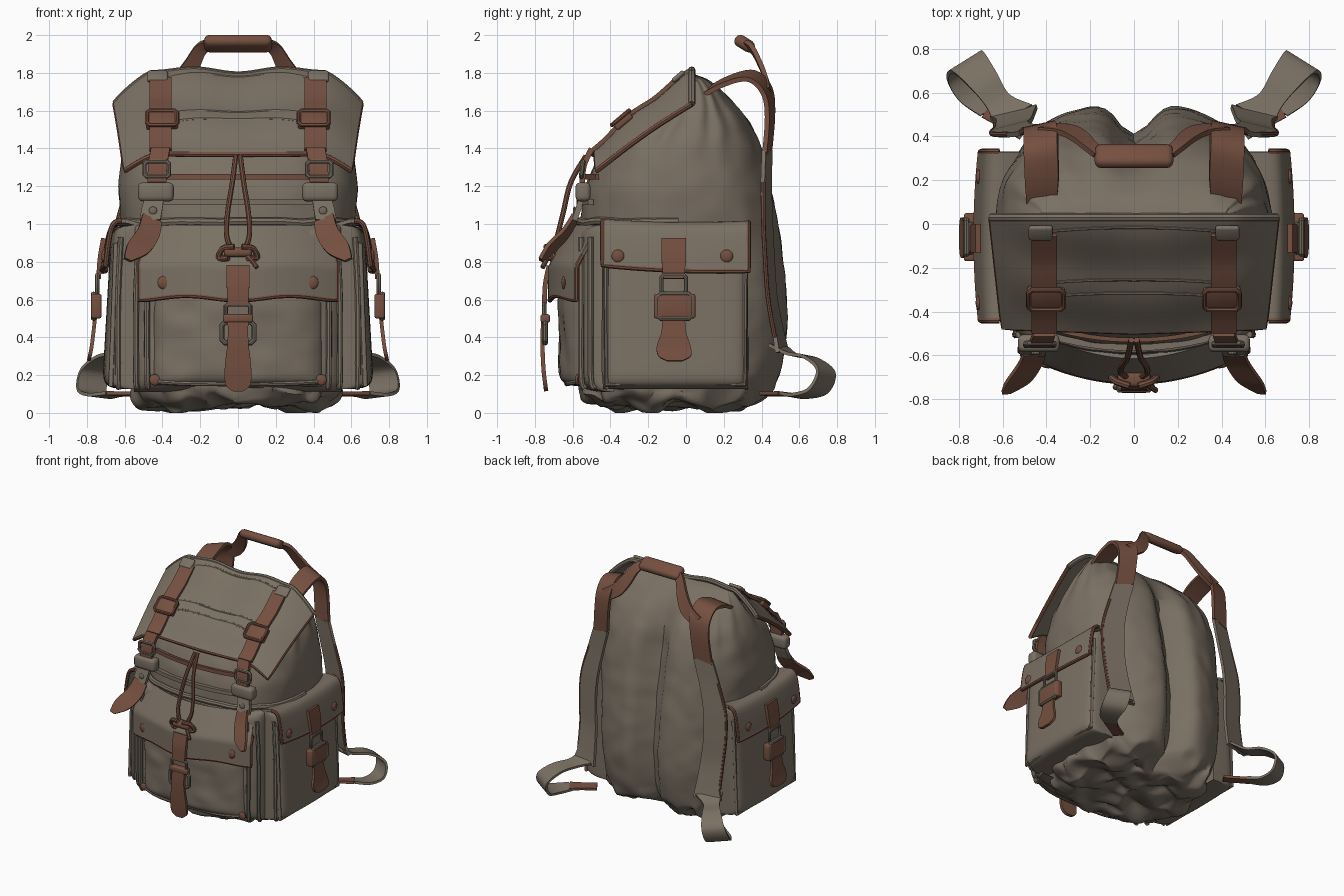
import bpy, bmesh, math
from mathutils import Vector, Matrix, noise

if "Cube" in bpy.data.objects:
    bpy.data.objects.remove(bpy.data.objects["Cube"])


def material(name, rgb):
    m = bpy.data.materials.new(name)
    m.diffuse_color = (*rgb, 1)
    m.use_nodes = True
    m.node_tree.nodes["Principled BSDF"].inputs["Base Color"].default_value = m.diffuse_color
    return m


CANVAS = material("canvas", (0.195, 0.162, 0.125))
LEATHER = material("brown leather", (0.178, 0.079, 0.051))
METAL = material("dull metal", (0.165, 0.14, 0.11))
parts = []


def finish(name, mesh, mat, thick=0, bevel=0, mirror=False):
    o = bpy.data.objects.new(name, mesh)
    bpy.context.collection.objects.link(o)
    mesh.materials.clear()
    mesh.materials.append(mat)
    if thick:
        m = o.modifiers.new("thickness", 'SOLIDIFY')
        m.thickness, m.offset = thick, 0
    if bevel:
        m = o.modifiers.new("bevel", 'BEVEL')
        m.width, m.segments = bevel, 3
    if mirror:
        o.modifiers.new("mirror", 'MIRROR').use_mirror_merge = False
    parts.append(o)
    return o


def from_bm(name, bm, mat, **kw):
    bmesh.ops.recalc_face_normals(bm, faces=bm.faces)
    me = bpy.data.meshes.new(name)
    bm.to_mesh(me)
    bm.free()
    return finish(name, me, mat, **kw)


def spline(pts, t):
    """Catmull-Rom point at t in 0..1"""
    n = len(pts) - 1
    i = min(int(t * n), n - 1)
    f = t * n - i
    p = [pts[max(0, min(n, i + k))] for k in (-1, 0, 1, 2)]
    return [0.5 * (2*b + (c-a)*f + (2*a-5*b+4*c-d)*f*f + (3*b-a-3*c+d)*f**3) for a, b, c, d in zip(*p)]


def sheet(name, fn, nu, nv, mat, **kw):
    bm = bmesh.new()
    g = [[bm.verts.new(fn(i / nu, j / nv)) for i in range(nu + 1)] for j in range(nv + 1)]
    for j in range(nv):
        for i in range(nu):
            bm.faces.new((g[j][i], g[j][i+1], g[j+1][i+1], g[j+1][i]))
    bmesh.ops.remove_doubles(bm, verts=bm.verts, dist=0.0005)
    return from_bm(name, bm, mat, **kw)


def ribbon(name, pts, side, mat, thick=0.02, mirror=True, n=24):
    """Strap along (x, y, z, width) points, wide in the side direction"""
    side = Vector(side).normalized()

    def fn(u, v):
        x, y, z, w = spline(pts, v)
        return Vector((x, y, z)) + side * w * (u - 0.5)
    return sheet(name, fn, 4, n, mat, thick=thick, mirror=mirror)


def tube(name, pts, r, mat, cyclic=False, mirror=False):
    cu = bpy.data.curves.new(name, 'CURVE')
    cu.dimensions, cu.bevel_depth, cu.bevel_resolution, cu.use_fill_caps = '3D', r, 2, True
    s = cu.splines.new('POLY')
    s.points.add(len(pts) - 1)
    for p, c in zip(s.points, pts):
        p.co = (*c, 1)
    s.use_cyclic_u = cyclic
    o = bpy.data.objects.new("tmp", cu)
    bpy.context.collection.objects.link(o)
    me = bpy.data.meshes.new_from_object(o.evaluated_get(bpy.context.evaluated_depsgraph_get()))
    bpy.data.objects.remove(o)
    return finish(name, me, mat, mirror=mirror)


def cord(name, pts, r, mat, **kw):
    return tube(name, [spline(pts, i / 20) for i in range(21)], r, mat, **kw)


def box(name, c, size, mat, bevel=0.012, tilt=0, mirror=True):
    bm = bmesh.new()
    M = Matrix.Translation(c) @ Matrix.Rotation(tilt, 4, 'X') @ Matrix.Diagonal((*size, 1))
    bmesh.ops.create_cube(bm, size=1, matrix=M)
    return from_bm(name, bm, mat, bevel=bevel, mirror=mirror)


def stud(name, c, r, mat, along_x=False):
    bm = bmesh.new()
    s = (0.4, 1, 1) if along_x else (1, 0.4, 1)
    bmesh.ops.create_uvsphere(bm, u_segments=16, v_segments=10, radius=r,
                              matrix=Matrix.Translation(c) @ Matrix.Diagonal((*s, 1)))
    return from_bm(name, bm, mat, mirror=True)


def frame(name, c, a, b, r, mirror=True, mat=METAL):
    """Rectangular ring with half axes a and b"""
    c, a, b = Vector(c), Vector(a), Vector(b)
    k = [(-1, -.7), (-.8, -1), (.8, -1), (1, -.7), (1, .7), (.8, 1), (-.8, 1), (-1, .7)]
    return tube(name, [c + a * p + b * q for p, q in k], r, mat, True, mirror)


# Sack: rows of z, half width, front y, back y
ROWS = [(.06, .01, -.06, -.04), (.05, .24, -.25, .12), (.035, .42, -.45, .28), (.08, .53, -.55, .41),
        (.2, .56, -.56, .51), (.4, .58, -.56, .545), (.6, .59, -.56, .55), (.8, .6, -.56, .53),
        (1.0, .62, -.56, .5), (1.2, .63, -.53, .46), (1.4, .61, -.43, .41), (1.55, .57, -.26, .33),
        (1.68, .51, -.11, .22), (1.76, .45, -.03, .12), (1.79, .38, .01, .05), (1.79, .02, .02, .04)]


def sack(u, v):
    z, w, yf, yb = spline(ROWS, v)
    th = 2 * math.pi * (u % 1)
    c, s = math.cos(th), math.sin(th)
    k = 1 + 0.016 * math.sin(16 * th + 2 * math.sin(3 * th)) * max(0, min(1, (z - 1.25) / .3))
    x = w * k * math.copysign(abs(c) ** .77, c)
    y = (yf + yb) / 2 + (yb - yf) / 2 * k * math.copysign(abs(s) ** .77, s)
    if s > 0:  # spine groove between two back pads
        y -= .14 * s * math.exp(-(x / .1) ** 2) * max(0, min(1, (1.75 - z) / .4, v * 5))
    q = noise.noise_vector(Vector((x, y, z)) * 8) * (.055 if z < .12 else max(.008, .055 - (z - .12) * .5))
    return Vector((x + q.x, y + q.y, max(0, z + q.z * min(1, max(0, (1.8 - z) * 5)))))


sheet("sack", sack, 128, 110, CANVAS)
tube("waist_seam", [sack(.5 + i / 80, 8 / 15) + Vector((0, -.01, .01)) for i in range(41)], .022, CANVAS)


# Front panel and front pocket, both padded
def pillow(hw, z0, z1, y0, d, arc):
    def fn(u, v):
        s, q = math.sin(math.pi * (u - .5)), math.sin(math.pi * (v - .5))
        b = max(0, (1 - s ** 10) * (1 - q ** 10)) ** .3
        w = .012 * noise.noise(Vector((s * 3, q * 3, hw)))
        return Vector((hw * s, y0 - d * b - (arc * (1 - s * s) + w) * b, (z0 + z1) / 2 + (z1 - z0) / 2 * q))
    return fn


sheet("front_panel", pillow(.55, .11, 1.0, -.38, .16, .06), 40, 40, CANVAS)
sheet("front_pocket", pillow(.45, .14, .74, -.5, .09, .085), 40, 40, CANVAS)
for x, y in ((.475, -.555), (.535, -.505), (.63, -.43)):
    cord("front_piping", [(x, y + .02, .13), (x + .005, y, .2), (x + .005, y, .6), (x - .01, y, .93)], .016, CANVAS, mirror=True)
cord("pocket_piping", [(-.43, -.57, .165), (-.22, -.625, .155), (.22, -.625, .155), (.43, -.57, .165)], .013, CANVAS)


def front_flap(u, v):
    s = 2 * u - 1
    return Vector(((.47 + .05 * min(1, 2 * v)) * s, -.605 - .115 * min(1, 1.8 * v) + .14 * s * s,
                   .99 - .38 * v - .012 * math.cos(6 * s) * v))


def edge_trim(name, fn, v0, r, mirror=False):
    path = [(0, v0 + (1 - v0) * i / 10) for i in range(10)] + [(i / 24, 1) for i in range(25)]
    path += [(1, 1 - (1 - v0) * i / 10) for i in range(1, 11)]
    tube(name, [fn(*p) for p in path], r, LEATHER, mirror=mirror)


sheet("front_flap", front_flap, 28, 20, CANVAS, thick=.02)
edge_trim("front_flap_trim", front_flap, .4, .014)
stud("flap_stud", (.39, -.645, .69), .036, LEATHER)
stud("pocket_stud", (.44, -.575, .175), .03, LEATHER)
ribbon("front_strap", [(0, -.725, .78, .12), (0, -.745, .68, .12), (0, -.75, .57, .11)], (1, 0, 0), LEATHER, .025, False)
frame("front_ring", (0, -.75, .54), (.065, 0, 0), (0, 0, .035), .012, False)
box("front_keeper", (0, -.745, .5), (.16, .05, .045), LEATHER, mirror=False)
frame("front_buckle", (0, -.745, .425), (.085, 0, 0), (0, 0, .055), .014, False)
ribbon("front_tongue", [(0, -.755, .5, .11), (0, -.76, .38, .11), (0, -.755, .24, .14), (0, -.745, .15, .13),
                        (0, -.74, .115, .05)], (1, 0, 0), LEATHER, .022, False)


# Side pockets
def side_pocket(u, v):
    s, q = math.sin(math.pi * (u - .5)), math.sin(math.pi * (v - .5))
    b = max(0, (1 - s ** 16) * (1 - q ** 16)) ** .2
    return Vector((.48 + (.195 - .025 * q + .02 * (1 - s * s)) * b, -.055 + .385 * s, .56 + .435 * q))


def side_flap(u, v):
    x, z = spline([(.5, .975), (.6, 1.0), (.66, .98), (.685, .88), (.7, .755)], v)
    s = 2 * u - 1
    return Vector((x + .02 * (1 - s * s) * v, -.055 + .385 * s, z - .015 * s * v + .012 * s * s))


sheet("side_pocket", side_pocket, 36, 36, CANVAS, mirror=True)
sheet("side_flap", side_flap, 20, 20, CANVAS, thick=.02, mirror=True)
edge_trim("side_flap_trim", side_flap, .3, .014, True)
tube("side_pocket_piping", [(.645, -.425, .9), (.672, -.42, .15), (.672, .31, .15), (.645, .315, .9)], .015, CANVAS, mirror=True)
for y in (-.36, .215):
    stud("side_stud", (.71, y, .83), .034, LEATHER, True)
ribbon("side_strap", [(.712, -.065, .925, .13), (.73, -.065, .82, .13), (.738, -.065, .71, .11)], (0, 1, 0), LEATHER, .025)
frame("side_ring", (.745, -.065, .68), (0, .065, 0), (0, 0, .05), .012)
box("side_keeper", (.75, -.06, .565), (.055, .22, .13), LEATHER)
frame("side_buckle", (.765, -.06, .565), (0, .09, 0), (0, 0, .065), .014)
ribbon("side_tongue", [(.755, -.065, .52, .12), (.765, -.065, .43, .13), (.775, -.065, .35, .18), (.785, -.06, .3, .17),
                       (.79, -.06, .275, .08)], (0, 1, 0), LEATHER, .02)


# Lid with drooping sides
def lid(u, v):
    s = 2 * u - 1
    a = abs(s)
    d = max(0, min(1, (a - .7) / .3))
    drop = (.175 - .08 * v) * d ** 1.3
    z = 1.8 - .42 * v + .015 * math.sin(math.pi * v) - drop
    z += .012 * math.cos(9 * s) * -(1 - v) + .01 * math.sin(v * 11 + s * s * 2) * (1 - d)
    return Vector((s * (.65 - .055 * v), .03 - .5 * v - .02 * (1 - a) * v, z))


sheet("lid", lid, 48, 30, CANVAS, thick=.03)
edge_trim("lid_trim", lid, 0, .016)
tube("lid_back_roll", [lid(i / 40, 0) for i in range(41)], .02, CANVAS)
for v in (.12, .58, .7):
    tube("lid_seam", [lid(.14 + .72 * i / 30, v - .05 * math.sin(math.pi * i / 30)) + Vector((0, -.006, .006))
                      for i in range(31)], .011, CANVAS)
lid_path = [lid(.5 + .41 / 1.25, v / 8) + Vector((0, -.016, .02)) for v in range(9)]
ribbon("lid_strap", [(.41, p.y, p.z, .115) for p in lid_path[1:]], (1, 0, 0), LEATHER, .022)
box("lid_strap_end", lid_path[0] + Vector((0, -.055, -.035)), (.11, .08, .025), CANVAS, tilt=math.radians(40))
mid = (lid_path[6] + lid_path[5]) / 2
box("lid_keeper", mid, (.17, .11, .045), LEATHER, tilt=math.radians(40))
frame("lid_buckle", mid + Vector((0, -.012, .016)), (.08, 0, 0), (0, .045, .038), .012, mat=LEATHER)

# Closing straps that hang below the lid
ribbon("closing_strap", [(.41, -.5, 1.4, .1), (.425, -.54, 1.31, .1), (.43, -.55, 1.22, .1)], (1, 0, 0), LEATHER, .03)
frame("closing_ring", (.43, -.55, 1.29), (.065, 0, 0), (0, .005, .04), .013)
box("closing_keeper", (.435, -.545, 1.17), (.19, .08, .1), CANVAS, .025)
ribbon("closing_tab", [(.44, -.55, 1.15, .1), (.455, -.57, 1.08, .11), (.465, -.59, 1.02, .11)], (1, 0, 0), CANVAS, .03)
stud("closing_stud", (.45, -.59, 1.07), .022, METAL)
ribbon("closing_tongue", [(.455, -.59, 1.03, .11), (.475, -.64, .95, .12), (.53, -.72, .87, .12), (.585, -.77, .81, .04)],
       (1, -.1, .45), LEATHER, .02)


# Front leather band and the fold under it
def band(z, y):
    return lambda u, v: Vector((.4 * (2 * u - 1), y + .06 * (2 * u - 1) ** 2, z + .03 * v))


sheet("front_band", band(1.235, -.53), 16, 2, LEATHER, thick=.02)
sheet("front_band_fold", band(1.1, -.565), 16, 2, CANVAS, thick=.03)

# Drawcord with toggle
cord("drawcord", [(.012, -.53, 1.36), (.03, -.61, 1.22), (.055, -.65, 1.06), (.06, -.68, .94), (.03, -.7, .85)],
     .014, LEATHER, mirror=True)
box("cord_toggle", (0, -.71, .85), (.15, .07, .05), LEATHER, .02, mirror=False)
cord("cord_knot", [(.02, -.74, .88), (.08, -.72, .87), (.1, -.7, .82), (.05, -.73, .82)], .016, LEATHER, mirror=True)
cord("cord_tail", [(.03, -.72, .85), (.07, -.74, .81), (.1, -.76, .77)], .013, LEATHER)

# Carry handle
box("handle_grip", (0, .31, 1.955), (.36, .115, .065), LEATHER, .03, math.radians(-32), False)
ribbon("handle_strap", [(.16, .32, 1.95, .06), (.2, .355, 1.92, .07), (.25, .4, 1.83, .09), (.31, .43, 1.75, .1),
                        (.4, .44, 1.69, .1)], (.75, -.2, .6), LEATHER, .025)

# Shoulder straps with loose lower loops
ribbon("shoulder_strap_top", [(.42, .08, 1.68, .14), (.42, .2, 1.75, .16), (.425, .34, 1.785, .16), (.425, .425, 1.71, .16),
                              (.435, .445, 1.58, .15), (.455, .43, 1.38, .15)], (1, -.22, -.25), LEATHER, .025)
ribbon("shoulder_strap", [(.455, .43, 1.39, .15), (.51, .425, 1.2, .16), (.555, .43, 1.0, .17), (.565, .44, .8, .17),
                          (.55, .455, .6, .17), (.54, .49, .42, .18), (.55, .51, .32, .22)], (1, -.25, 0), CANVAS, .022, n=40)
cord("shoulder_strap_edge", [(.575, .41, 1.22), (.64, .41, 1.0), (.65, .42, .8), (.635, .435, .6), (.63, .47, .4)],
     .012, LEATHER, mirror=True)
ribbon("strap_loop", [(.55, .49, .35, .2), (.62, .56, .31, .12), (.69, .66, .29, .14), (.76, .74, .22, .17),
                      (.775, .7, .12, .18), (.74, .6, .09, .14), (.66, .52, .1, .1)], (.8, -.5, .1), CANVAS, .018, n=36)
ribbon("strap_loop_end", [(.67, .53, .1, .1), (.6, .48, .1, .08), (.5, .42, .1, .08)], (.5, -.8, .1), LEATHER, .02)

# Bake modifiers, then smooth with sharp edges kept
dg = bpy.context.evaluated_depsgraph_get()
dg.update()
for o in parts:
    me = bpy.data.meshes.new_from_object(o.evaluated_get(dg))
    o.modifiers.clear()
    o.data = me
    me.shade_smooth()
    me.set_sharp_from_angle(angle=math.radians(40))
